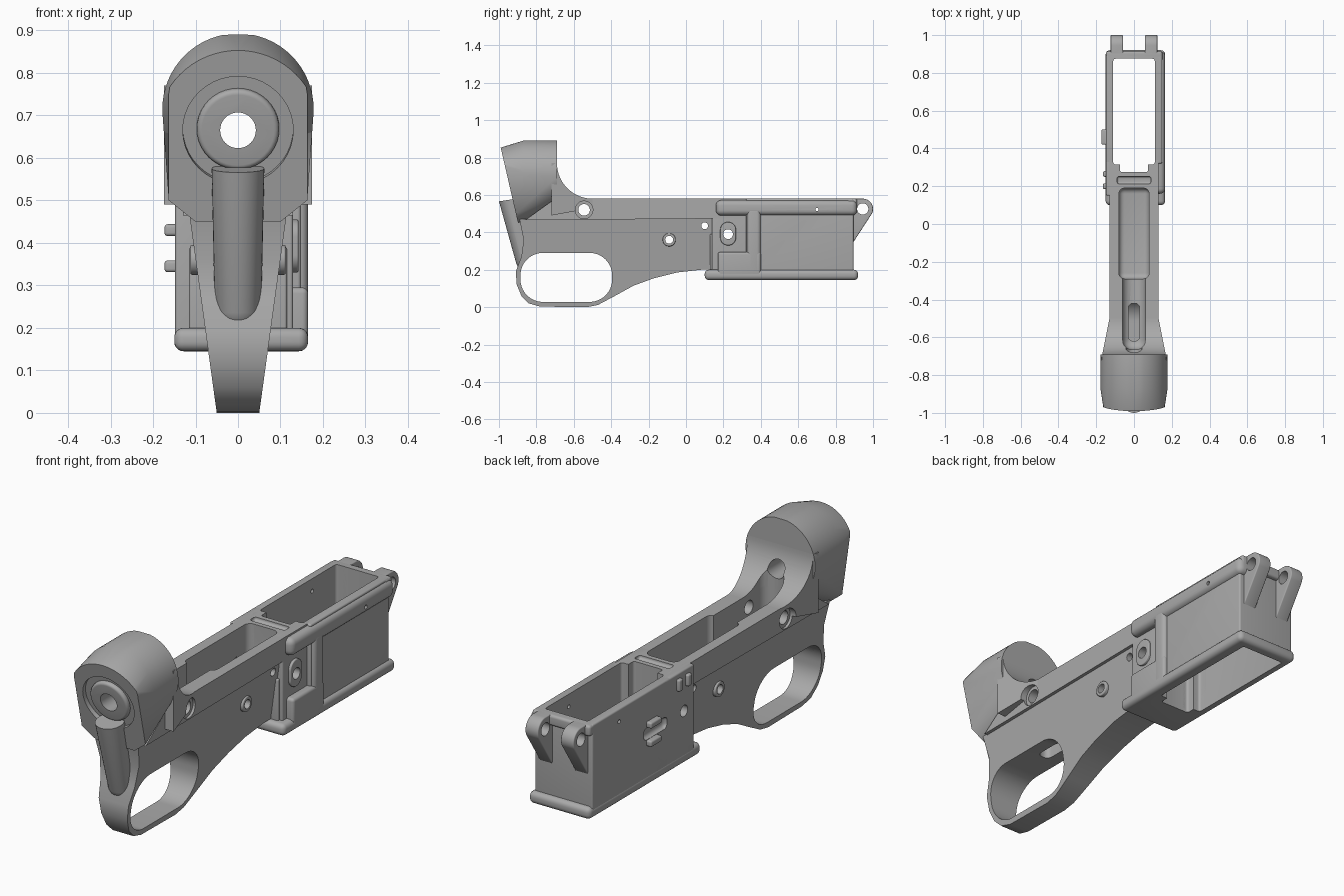
import bpy, bmesh, math
from mathutils import Matrix, Vector

if "Cube" in bpy.data.objects:
    bpy.data.objects.remove(bpy.data.objects["Cube"], do_unlink=True)

grey = bpy.data.materials.new("plain grey")
grey.use_nodes = True
grey.diffuse_color = (0.4, 0.4, 0.4, 1)
grey.node_tree.nodes["Principled BSDF"].inputs["Base Color"].default_value = (0.4, 0.4, 0.4, 1)
parts, cutters = [], []


def finish(name, bm, bevel=0, cutter=False):
    bmesh.ops.recalc_face_normals(bm, faces=bm.faces)
    mesh = bpy.data.meshes.new(name)
    bm.to_mesh(mesh)
    bm.free()
    ob = bpy.data.objects.new(name, mesh)
    bpy.context.collection.objects.link(ob)
    if bevel:
        mod = ob.modifiers.new("round", 'BEVEL')
        mod.width, mod.segments, mod.limit_method = bevel, 5, 'ANGLE'
    ob.hide_render = cutter
    (cutters if cutter else parts).append(ob)
    return ob


def prism(name, pts, span, bevel=0, cutter=False):
    """Side outline of (y, z) points, widened across x; span is (x0, x1) or a half-width rule."""
    bm = bmesh.new()
    ends = (lambda y, z: (-span(y, z), span(y, z))) if callable(span) else (lambda y, z: span)
    a, b = ([bm.verts.new((ends(y, z)[i], y, z)) for y, z in pts] for i in (0, 1))
    bm.faces.new(a)
    bm.faces.new(b)
    for i in range(len(pts)):
        j = (i + 1) % len(pts)
        bm.faces.new((a[i], a[j], b[j], b[i]))
    return finish(name, bm, bevel, cutter)


def box(name, x, y, z, bevel=0, cutter=False):
    return prism(name, [(y[0], z[0]), (y[1], z[0]), (y[1], z[1]), (y[0], z[1])], x, bevel, cutter)


def arc(cy, cz, r, a0, a1, n=14):
    steps = [math.radians(a0 + (a1 - a0) * i / n) for i in range(n + 1)]
    return [(cy + r * math.cos(t), cz + r * math.sin(t)) for t in steps]


def slot(y0, y1, z0, z1, r):
    return (arc(y1 - r, z1 - r, r, 0, 90) + arc(y0 + r, z1 - r, r, 90, 180)
            + arc(y0 + r, z0 + r, r, 180, 270) + arc(y1 - r, z0 + r, r, 270, 360))


def rod(name, start, end, r, bevel=0, cutter=False):
    start, end = Vector(start), Vector(end)
    d = end - start
    bm = bmesh.new()
    place = Matrix.Translation((start + end) / 2) @ d.to_track_quat('Z', 'Y').to_matrix().to_4x4()
    bmesh.ops.create_cone(bm, cap_ends=True, segments=40, radius1=r, radius2=r, depth=d.length, matrix=place)
    return finish(name, bm, bevel, cutter)


def hull(name, pts):
    bm = bmesh.new()
    for p in pts:
        bm.verts.new(p)
    out = bmesh.ops.convex_hull(bm, input=bm.verts)
    junk = {g for g in out["geom_interior"] + out["geom_unused"] if isinstance(g, bmesh.types.BMVert)}
    bmesh.ops.delete(bm, geom=list(junk), context='VERTS')
    bmesh.ops.dissolve_limit(bm, angle_limit=0.01, verts=bm.verts, edges=bm.edges)
    return finish(name, bm)


# Lower body with loop, narrowing toward the bottom
prism("lower_body", [(-.89, .47), (-.868, .36), (-.88, .27), (-.91, .19), (-.905, .12), (-.88, .06),
                     (-.84, .02), (-.78, .003), (-.53, 0), (-.47, .012), (-.38, .06), (-.28, .115),
                     (-.17, .155), (-.05, .185), (.08, .2), (.2, .2), (.2, .475)],
      lambda y, z: .05 + .138 * z)
prism("upper_body", [(-.86, .465), (.34, .475), (.34, .58), (-.7, .58)], (-.13, .13))

# Rear tower: slanted rear face, round flat-topped barrel, scooped front
tower = []
for x, z in arc(0, .66, .193, 0, 180, 32):
    x = max(-.163, min(.163, x))
    tower.append((x, z))
tower += [(.163, .5), (-.163, .5), (.1, .45), (-.1, .45)]
tower = [(x, -.99 + (.85 - z) * .23, z) for x, z in tower]
for y in (-.87, -.69):
    tower += [(x, y, min(z, .89)) for x, z in arc(0, .715, .178, 0, 360, 64)[:-1]]
hull("rear_tower", tower)
prism("tower_scoop", arc(-.5, .77, .19, 180, 270, 20) + [(-.5, .53), (-.72, .49), (-.72, .77)],
      lambda y, z: .13 - .2 * (y + .5))

# Raised spine below the rear boss
spine = [(x, -.938 + s, .575 + s * .15) for x, s in arc(0, 0, .062, 0, 360, 32)]
for tilt in range(0, 180, 15):
    t = math.radians(tilt)
    spine += [(.055 * math.sin(t) * c, -.855 + .055 * math.sin(t) * s, .25 + .055 * math.cos(t))
              for c, s in arc(0, 0, 1, 0, 360, 28)]
spine.append((0, -.855, .195))
hull("rear_spine", spine)

# Rear boss in a round recess
normal = Vector((0, -1, -.23)).normalized()
centre = Vector((0, -.947, .665))
recess = rod("recess_cutter", centre - normal * .02, centre + normal * .06, .13, cutter=True)
rod("rear_boss", centre - normal * .05, centre - normal * .001, .097, .012)

# Hollow front well with rounded foot
box("well", (-.148, .148), (.32, .895), (.16, .58), .008)
box("well_left_back", (-.148, -.05), (.15, .36), (.16, .58), .008)
box("well_right_back", (-.1, .13), (.14, .36), (.16, .58), .008)
box("well_foot", (-.15, .165), (.1, .92), (.145, .2), .022)
box("well_lip", (-.148, .15), (.86, .915), (.53, .58), .012)

# Right side fence, rib and block
box("right_fence", (.08, .165), (.16, .915), (.49, .572), .028)
box("right_rib", (.08, .165), (.325, .4), (.17, .53), .02)
box("right_block", (.08, .165), (.17, .4), (.16, .295), .014)
prism("button_boss", slot(.183, .267, .33, .455, .041), (.08, .142), .004)
for s in (-1, 1):
    box("back_rib", tuple(sorted((s * .05, s * .115))), (.128, .145), (.18, .39), .006)
    rod("pin_boss", (s * .06, -.09, .36), (s * .112, -.09, .36), .035, .004)

# Left side ridges and small lugs
for z in (.345, .43):
    box("left_ridge", (-.173, -.12), (.42, .5), (z - .014, z + .014), .008)
for y in (.2, .265):
    box("left_lug", (-.164, -.1), (y - .015, y + .015), (.5, .555), .008)

# Pair of front hinge lugs
for s in (-1, 1):
    prism("front_lug", arc(.945, .525, .055, -28, 90) + [(.87, .58), (.87, .34), (.89, .34)],
          tuple(sorted((s * .058, s * .124))), .005)

# Cutters: openings from above and through the loop
box("well_cutter", (-.11, .11), (.315, .875), (-.1, .9), .012, True)
box("well_back_cutter", (-.075, .075), (.275, .35), (-.1, .9), .012, True)
box("pocket_cutter", (-.08, .08), (-.29, .19), (.27, .9), .03, True)
box("rear_pocket_cutter", (-.06, .06), (-.665, -.2), (.36, .9), .05, True)
box("floor_slot_cutter", (-.03, .03), (-.62, -.42), (.2, .5), .025, True)
box("top_groove_cutter", (-.09, .09), (.212, .252), (.565, .7), .012, True)
box("left_recess_cutter", (-.3, -.13), (.35, .52), (.36, .415), .02, True)
prism("loop_cutter", slot(-.885, -.395, .028, .29, .12), (-.4, .4), 0, True)
rod("rear_bore_cutter", (0, -1.2, .665), (0, -.6, .665), .042, 0, True)
# Cutters: cross holes
for y, z, r in ((-.545, .52, .031), (-.09, .36, .021), (.1, .435, .018),
                (.225, .39, .026), (.7, .522, .009), (.945, .525, .03)):
    rod("cross_hole_cutter", (-.4, y, z), (.4, y, z), r, 0, True)
for s in (-1, 1):
    rod("hole_recess_cutter", (s * .118, -.545, .52), (s * .4, -.545, .52), .047, 0, True)


def bounds(ob):
    cols = list(zip(*(v.co for v in ob.data.vertices)))
    return [(min(c), max(c)) for c in cols]


# Cut every part with the cutters that reach it
for ob in parts:
    for c in cutters:
        if c == recess and ob.name != "rear_tower":
            continue
        if ob.name == "rear_spine" and c.name == "rear_bore_cutter":
            continue
        if all(a[0] < b[1] and b[0] < a[1] for a, b in zip(bounds(ob), bounds(c))):
            mod = ob.modifiers.new("cut", 'BOOLEAN')
            mod.object, mod.operation, mod.solver = c, 'DIFFERENCE', 'EXACT'
bpy.context.view_layer.update()
graph = bpy.context.evaluated_depsgraph_get()
meshes = [bpy.data.meshes.new_from_object(ob.evaluated_get(graph)) for ob in parts]
bpy.ops.object.select_all(action='DESELECT')
for ob, mesh in zip(parts, meshes):
    ob.modifiers.clear()
    ob.data = mesh
    mesh.materials.clear()
    mesh.materials.append(grey)
    for p in mesh.polygons:
        p.material_index = 0
    ob.select_set(True)
for c in cutters:
    bpy.data.objects.remove(c, do_unlink=True)
bpy.context.view_layer.objects.active = parts[0]
bpy.ops.object.shade_smooth_by_angle(angle=math.radians(32))
